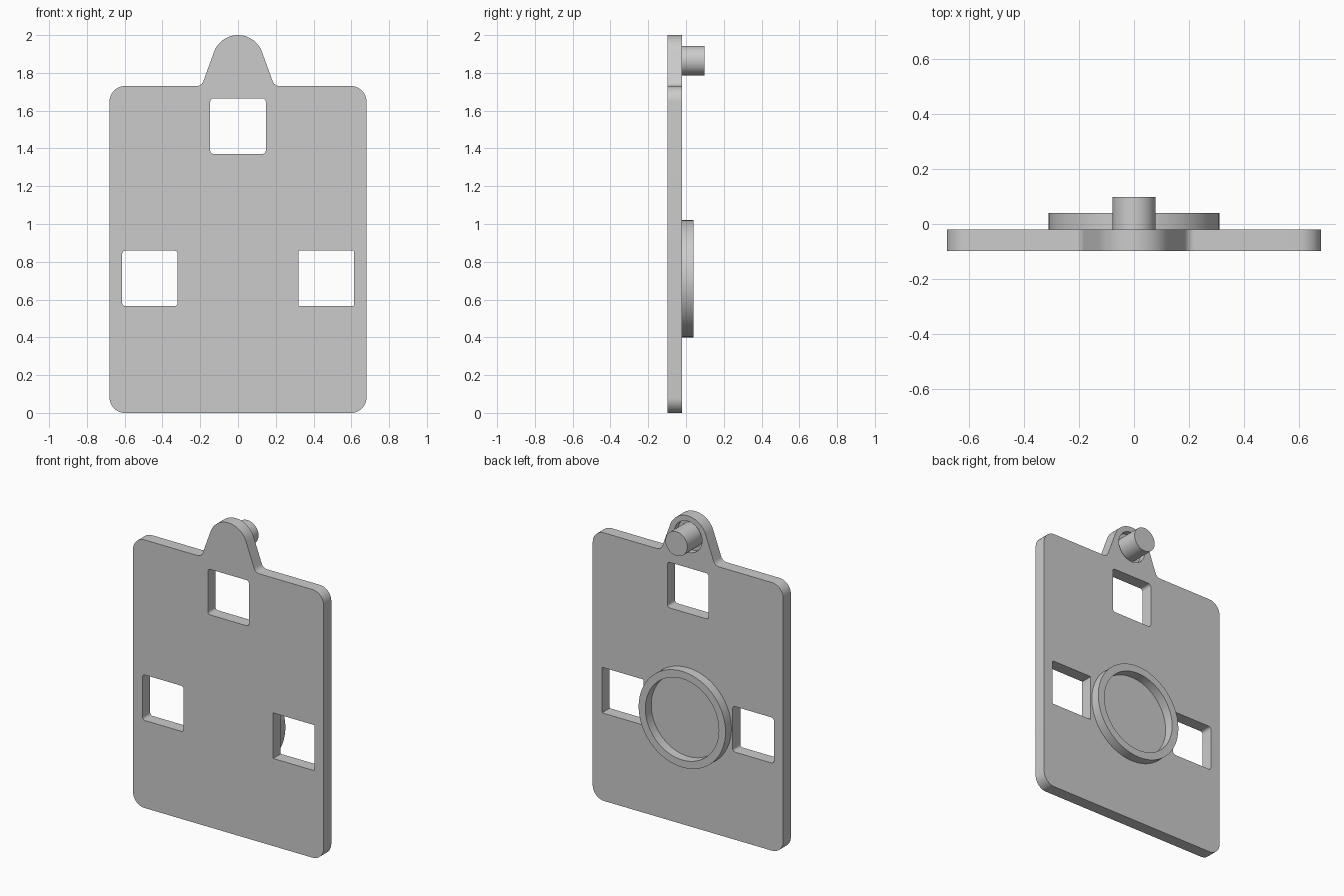
import bpy
import bmesh
import math
from mathutils import Vector

cube = bpy.data.objects.get("Cube")
if cube:
    bpy.data.objects.remove(cube, do_unlink=True)

FRONT, BACK = -0.098, -0.02      # faces of the plate
FLOOR = BACK - 0.04              # bottom of the pocket around the peg
PEG_Z, RING_Z = 1.865, 0.71

grey = bpy.data.materials.new("plain grey")
grey.use_nodes = True
colour = (0.6, 0.6, 0.6, 1)
grey.diffuse_color = colour
grey.node_tree.nodes["Principled BSDF"].inputs["Base Color"].default_value = colour


def fillet(corner, before, after, radius, steps=8):
    """Arc points that round one corner of an outline."""
    p = Vector(corner)
    a, b = (Vector(before) - p).normalized(), (Vector(after) - p).normalized()
    half = a.angle(b) / 2
    centre = p + (a + b).normalized() * radius / math.sin(half)
    reach = radius / math.tan(half)
    start, end = p + a * reach - centre, p + b * reach - centre
    return [centre + start.lerp(end, i / steps).normalized() * radius
            for i in range(steps + 1)]


def rounded(corners):
    """Outline from (x, z, radius) corners; radius 0 keeps the point."""
    pts = [(x, z) for x, z, r in corners]
    out = []
    for i, (x, z, r) in enumerate(corners):
        if r:
            out += fillet(pts[i], pts[i - 1], pts[(i + 1) % len(pts)], r)
        else:
            out.append(Vector((x, z)))
    return out


def circle(radius, z, sides=64):
    return [Vector((radius * math.cos(t), z + radius * math.sin(t)))
            for t in (math.tau * i / sides for i in range(sides))]


def wall(bm, outline, y0, y1):
    """Side wall along an outline; returns its rim edges at y0 and at y1."""
    a = [bm.verts.new((p.x, y0, p.y)) for p in outline]
    b = [bm.verts.new((p.x, y1, p.y)) for p in outline]
    for i in range(len(a)):
        bm.faces.new((a[i - 1], a[i], b[i], b[i - 1]))
    return [[bm.edges.get((v[i - 1], v[i])) for i in range(len(v))] for v in (a, b)]


def cap(bm, edges, facing):
    bmesh.ops.triangle_fill(bm, edges=edges, use_beauty=True, normal=(0, facing, 0))


def slab(name, outline, y0, y1, holes=(), pocket=None, floor=0):
    """Solid from an x-z outline, with through holes and a blind back pocket."""
    bm = bmesh.new()
    front, back = [], []
    for loop in (outline, *holes):
        rim0, rim1 = wall(bm, loop, y0, y1)
        front += rim0
        back += rim1
    if pocket:
        bottom, mouth = wall(bm, pocket, floor, y1)
        cap(bm, bottom, 1)
        back += mouth
    cap(bm, front, -1)
    cap(bm, back, 1)
    bmesh.ops.recalc_face_normals(bm, faces=bm.faces)
    mesh = bpy.data.meshes.new(name)
    bm.to_mesh(mesh)
    bm.free()
    mesh.materials.append(grey)
    ob = bpy.data.objects.new(name, mesh)
    bpy.context.collection.objects.link(ob)
    bpy.ops.object.select_all(action='DESELECT')
    ob.select_set(True)
    bpy.context.view_layer.objects.active = ob
    bpy.ops.object.shade_smooth_by_angle(angle=math.radians(30))


# Plate outline: rounded rectangle with a tapering round-topped tab
W, TOP, R, TAB_R, SLOPE = 0.68, 1.73, 0.08, 0.135, math.radians(20)
foot = (TAB_R + (PEG_Z - TOP) * math.sin(SLOPE)) / math.cos(SLOPE)
arc = []
for i in range(25):
    t = SLOPE + (math.pi - 2 * SLOPE) * i / 24
    arc.append((TAB_R * math.cos(t), PEG_Z + TAB_R * math.sin(t), 0))
outline = rounded([(-W, 0, R), (W, 0, R), (W, TOP, R), (foot, TOP, 0.04)] + arc
                  + [(-foot, TOP, 0.04), (-W, TOP, R)])

# Three square windows
H = 0.147
windows = [rounded([(x - H, z - H, r), (x + H, z - H, r), (x + H, z + H, r), (x - H, z + H, r)])
           for x, z, r in ((0, 1.518, 0.018), (-0.466, 0.712, 0.018), (0.466, 0.712, 0.004))]

# Plate with a shallow round pocket in the tab, and the peg standing in it
slab("plate", outline, FRONT, BACK, windows, circle(0.1, PEG_Z), FLOOR)
slab("peg", circle(0.078, PEG_Z), FLOOR, 0.098)

# Raised ring on the back
slab("ring", circle(0.31, RING_Z, 96), BACK, 0.04, [circle(0.262, RING_Z, 96)])
